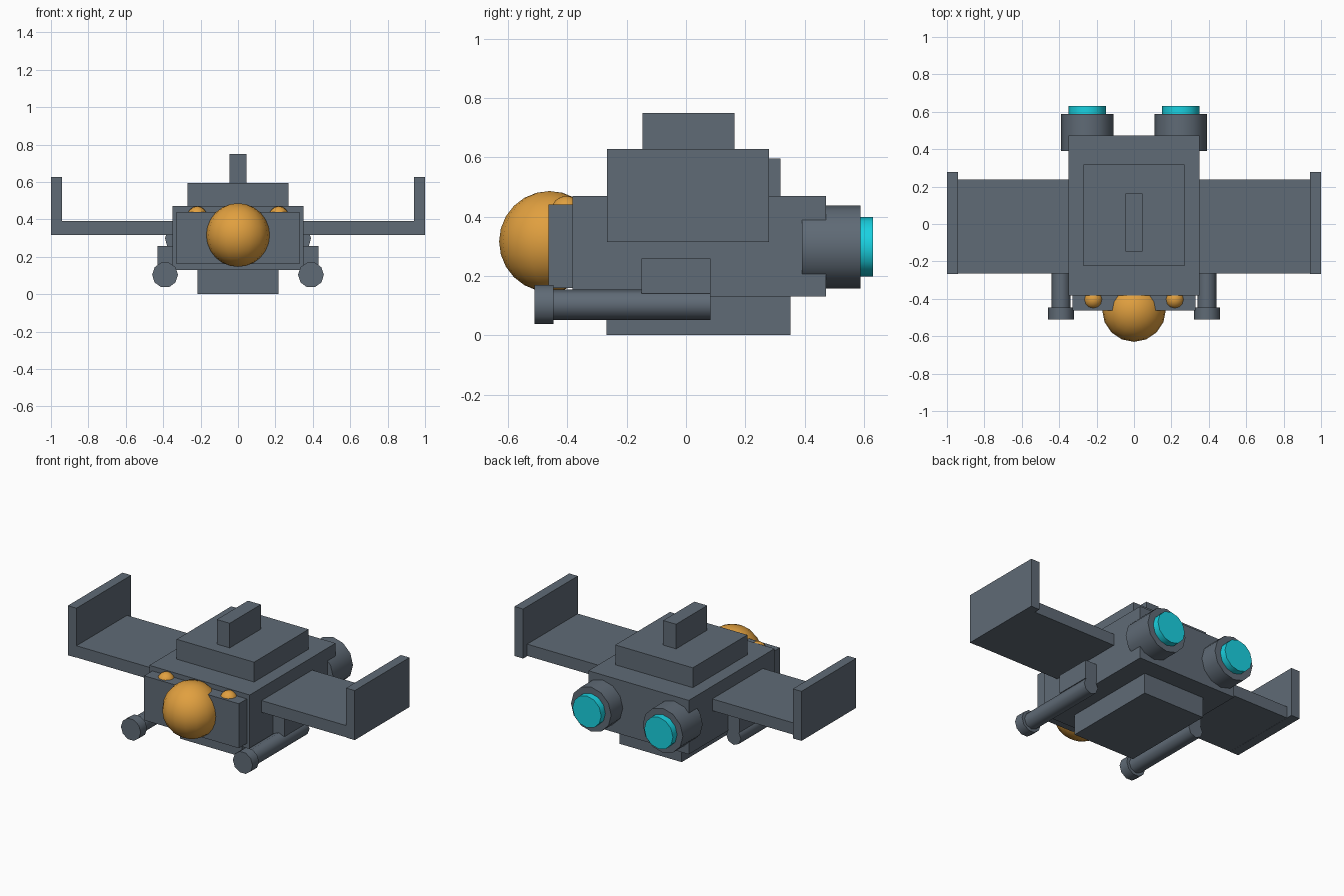
import bpy
import math

if "Cube" in bpy.data.objects:
    bpy.data.objects.remove(bpy.data.objects["Cube"], do_unlink=True)


def make_material(name, rgb):
    mat = bpy.data.materials.new(name)
    mat.use_nodes = True
    color = (*rgb, 1)
    mat.diffuse_color = color
    bsdf = next(n for n in mat.node_tree.nodes if n.type == "BSDF_PRINCIPLED")
    bsdf.inputs["Base Color"].default_value = color
    return mat


hull = make_material("slate hull", (0.115, 0.145, 0.18))
amber = make_material("amber glass", (0.75, 0.35, 0.05))
cyan = make_material("cyan glow", (0.01, 0.64, 0.75))


def finish(name, mat, smooth=True):
    obj = bpy.context.object
    obj.name = name
    obj.data.materials.append(mat)
    if smooth:
        bpy.ops.object.shade_smooth_by_angle(angle=math.radians(50))
    return obj


def box(name, x, y, z, mat=hull):
    """Box from (min, max) ranges on each axis."""
    ranges = (x, y, z)
    bpy.ops.mesh.primitive_cube_add(size=1, location=[(a + b) / 2 for a, b in ranges])
    bpy.context.object.scale = [abs(b - a) for a, b in ranges]
    bpy.ops.object.transform_apply(location=False, rotation=False, scale=True)
    return finish(name, mat, smooth=False)


def tube(name, x, z, radius, y, sides, mat=hull):
    """Cylinder lying along y between the two ends given."""
    bpy.ops.mesh.primitive_cylinder_add(
        vertices=sides, radius=radius, depth=y[1] - y[0],
        location=(x, sum(y) / 2, z), rotation=(math.pi / 2, 0, 0))
    obj = finish(name, mat)
    # Roll so that a corner points sideways
    obj.rotation_euler = (math.pi / 2, math.pi / 2, 0)
    return obj


def ball(name, location, radius, segments, rings):
    bpy.ops.mesh.primitive_uv_sphere_add(
        segments=segments, ring_count=rings, radius=radius, location=location)
    return finish(name, amber)


# Central hull
box("main_hull", (-0.35, 0.35), (-0.383, 0.472), (0.13, 0.47))
box("nose_block", (-0.33, 0.33), (-0.463, -0.38), (0.16, 0.44))
box("belly_block", (-0.217, 0.217), (-0.268, 0.353), (0, 0.13))
box("upper_deck", (-0.27, 0.27), (-0.225, 0.318), (0.47, 0.595))
box("dorsal_fin", (-0.045, 0.045), (-0.147, 0.163), (0.595, 0.75))

# Cockpit dome
ball("cockpit_dome", (0, -0.46, 0.316), 0.17, 16, 12)

# Paired parts
for side, s in (("left", 1), ("right", -1)):
    box(side + "_wing", (s * 0.34, s * 0.95), (-0.265, 0.238), (0.316, 0.39))
    box(side + "_wing_tip", (s * 0.94, s * 1.0), (-0.266, 0.279), (0.315, 0.627))
    box(side + "_gun_pylon", (s * 0.345, s * 0.43), (-0.15, 0.083), (0.14, 0.258))
    tube(side + "_gun_barrel", s * 0.39, 0.103, 0.051, (-0.46, 0.083), 8)
    tube(side + "_gun_muzzle", s * 0.39, 0.103, 0.069, (-0.51, -0.447), 10)
    tube(side + "_engine", s * 0.25, 0.298, 0.14, (0.391, 0.588), 12)
    tube(side + "_engine_glow", s * 0.25, 0.298, 0.1, (0.58, 0.63), 12, cyan)
    ball(side + "_sensor", (s * 0.218, -0.403, 0.418), 0.052, 12, 8)
